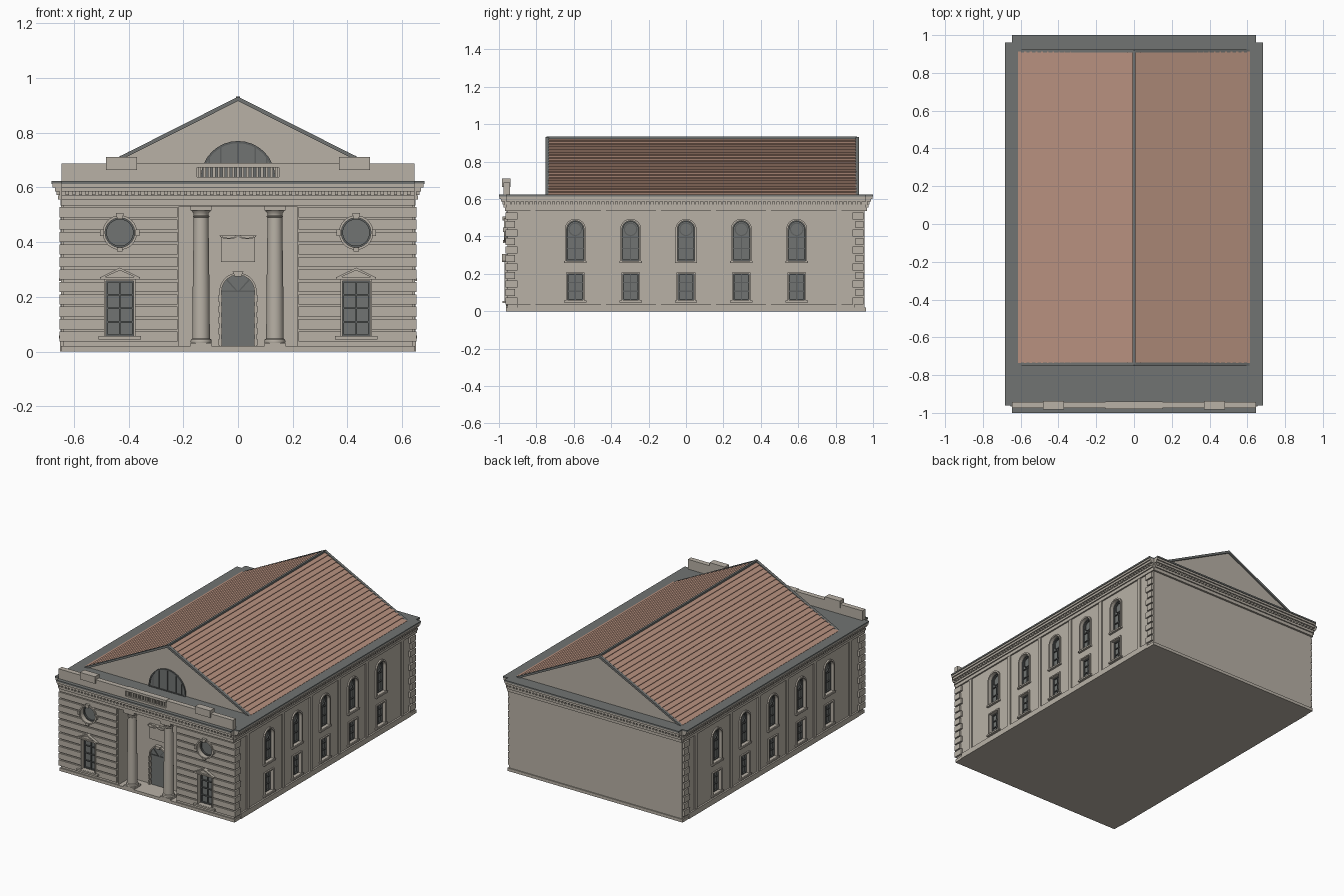
import bpy, bmesh
from math import sin, cos, pi
from mathutils import Matrix, Vector

if "Cube" in bpy.data.objects:
    bpy.data.objects.remove(bpy.data.objects["Cube"])


def material(name, rgb):
    m = bpy.data.materials.new(name)
    m.use_nodes = True
    m.diffuse_color = (*rgb, 1)
    m.node_tree.nodes["Principled BSDF"].inputs["Base Color"].default_value = (*rgb, 1)
    return m


STONE = material("warm stone", (0.48, 0.44, 0.38))
GREY = material("slate grey", (0.165, 0.175, 0.17))
FRAME = material("window frame grey", (0.11, 0.117, 0.115))
TILE = material("terracotta tile", (0.47, 0.28, 0.21))

parts = {}


def part(name, mat):
    return parts.setdefault(name, (bmesh.new(), mat))[0]


def frame(origin, u, v):
    """Matrix whose local axes are u, v and the outward normal."""
    u, v = Vector(u), Vector(v)
    m = Matrix((u, v, u.cross(v))).transposed().to_4x4()
    return Matrix.Translation(origin) @ m


PLAN = Matrix()
FRONT = frame((0, 0, 0), (1, 0, 0), (0, 0, 1))


def prism(name, mat, M, outline, n0, n1):
    bm = part(name, mat)
    a, b = ([bm.verts.new(M @ Vector((u, v, n))) for u, v in outline] for n in (n0, n1))
    bm.faces.new(a[::-1])
    bm.faces.new(b)
    for i in range(len(a)):
        bm.faces.new((a[i - 1], a[i], b[i], b[i - 1]))


def ring(name, mat, M, outer, inner, n0, n1):
    bm = part(name, mat)
    loops = [[bm.verts.new(M @ Vector((u, v, n))) for u, v in o]
             for o, n in ((outer, n0), (outer, n1), (inner, n1), (inner, n0))]
    for k in range(4):
        a, b = loops[k - 1], loops[k]
        for i in range(len(a)):
            bm.faces.new((a[i - 1], a[i], b[i], b[i - 1]))


def rect(u0, u1, v0, v1):
    return [(u0, v0), (u1, v0), (u1, v1), (u0, v1)]


def box(name, mat, x0, x1, y0, y1, z0, z1):
    prism(name, mat, PLAN, rect(x0, x1, y0, y1), z0, z1)


def arc(r, cv, a0, a1, n, cu=0):
    return [(cu + r * cos(a0 + (a1 - a0) * i / n), cv + r * sin(a0 + (a1 - a0) * i / n)) for i in range(n + 1)]


def arch(w, v0, spring):
    return lambda g: [(-w - g, v0 - g), (w + g, v0 - g)] + arc(w + g, spring, 0, pi, 16)


def pane(w, v0, v1):
    return lambda g: rect(-w - g, w + g, v0 - g, v1 + g)


def disc(r, cv):
    return lambda g: arc(r + g, cv, 0, 2 * pi * 31 / 32, 31)


def window(name, M, shape, out, grow=0.01):
    prism("opening_cutter", None, M, shape(0), -0.03, 0.05)
    prism(name + "_glass", GREY, M, shape(0.002), -0.032, -0.024)
    ring(name + "_surround", STONE, M, shape(grow), shape(0), -0.005, out)
    ring(name + "_frame", FRAME, M, shape(0), shape(-0.006), -0.026, -0.014)


def bars(name, M, w, v0, v1, us, vs):
    for u in us:
        prism(name + "_bars", FRAME, M, rect(u - 0.003, u + 0.003, v0, v1), -0.025, -0.016)
    for v in vs:
        prism(name + "_bars", FRAME, M, rect(-w, w, v - 0.003, v + 0.003), -0.025, -0.016)


# Main body, plinth and entrance recess
box("body", STONE, -0.64, 0.64, -0.955, 0.955, 0, 0.6)
box("plinth", STONE, -0.648, 0.648, -0.962, 0.962, 0, 0.02)
box("opening_cutter", None, -0.215, 0.215, -1.05, -0.83, 0.018, 0.53)

# Stepped entablature with notched corners
def notched(o):
    q = [(0.642 + o, 0.962), (0.645, 0.962), (0.645, 0.96 + o)]
    return (q + [(-x, y) for x, y in q[::-1]] + [(-x, -y) for x, y in q]
            + [(x, -y) for x, y in q[::-1]])

for o, z0, z1 in ((0.008, 0.535, 0.556), (0.016, 0.556, 0.57), (0.01, 0.57, 0.588),
                  (0.028, 0.586, 0.6), (0.036, 0.6, 0.614)):
    prism("entablature", STONE, PLAN, notched(o), z0, z1)
prism("flat_roof", GREY, PLAN, notched(0.04), 0.613, 0.623)
for s in (-1, 1):
    for i in range(53):
        x = (i - 26) * 0.024
        box("dentils", STONE, x - 0.006, x + 0.006, s * 0.965, s * 0.982, 0.572, 0.587)
    for i in range(79):
        y = (i - 39) * 0.024
        box("dentils", STONE, s * 0.645, s * 0.664, y - 0.006, y + 0.006, 0.572, 0.587)

# Rusticated front courses that return round the corners, and rear quoins
for i in range(11):
    z = 0.036 + i * 0.0455
    back = -0.9 - 0.015 * (i % 2)
    for s in (-1, 1):
        plan = [(0.222, -0.965), (0.653, -0.965), (0.653, back), (0.63, back), (0.63, -0.945), (0.222, -0.945)]
        prism("front_courses", STONE, PLAN, [(s * x, y) for x, y in plan], z, z + 0.037)
        box("rear_quoins", STONE, s * 0.63, s * 0.653, -back - 0.01, 0.95, z, z + 0.037)

# Side walls: pilaster strips and five bays of paired windows
for s in (-1, 1):
    box("side_plinth", STONE, s * 0.63, s * 0.651, -0.9, 0.9, 0, 0.036)
    for y in (-0.818, -0.442, -0.148, 0.148, 0.442, 0.818):
        box("pilaster_strips", STONE, s * 0.63, s * 0.648, y - 0.013, y + 0.013, 0.03, 0.54)
    for k in range(-2, 3):
        M = frame((s * 0.64, k * 0.296, 0), (0, s, 0), (0, 0, 1))
        window("side_arched_window", M, arch(0.046, 0.27, 0.438), 0.009)
        bars("side_arched_window", M, 0.045, 0.272, 0.4, (0,), (0.335, 0.395))
        ring("side_arched_window_bars", FRAME, M, disc(0.036, 0.438)(0), disc(0.036, 0.438)(-0.006), -0.025, -0.016)
        window("side_lower_window", M, pane(0.042, 0.06, 0.2), 0.009, 0.008)
        bars("side_lower_window", M, 0.041, 0.062, 0.198, (0,), (0.107, 0.153))
        for z in (0.048, 0.258):
            prism("side_sills", STONE, M, rect(-0.06, 0.06, z, z + 0.01), -0.005, 0.015)

# Front wings: pedimented windows and round windows
for s in (-1, 1):
    M = frame((s * 0.432, -0.955, 0), (1, 0, 0), (0, 0, 1))
    window("front_window", M, pane(0.05, 0.057, 0.258), 0.016, 0.008)
    bars("front_window", M, 0.049, 0.06, 0.255, (0,), (0.108, 0.158, 0.208))
    prism("front_sills", STONE, M, rect(-0.078, 0.078, 0.044, 0.056), -0.005, 0.026)
    prism("window_pediments", STONE, M, [(-0.066, 0.268), (0.066, 0.268), (0, 0.3)], -0.005, 0.018)
    prism("window_pediments", STONE, M, rect(-0.073, 0.073, 0.264, 0.272), -0.005, 0.028)
    prism("window_pediments", STONE, M, [(-0.075, 0.27), (-0.06, 0.27), (0, 0.297), (0.06, 0.27),
                                         (0.075, 0.27), (0, 0.307)], -0.005, 0.028)
    window("round_window", M, disc(0.054, 0.435), 0.018, 0.009)
    prism("round_window_keys", STONE, M, [(-0.01, 0.485), (0.01, 0.485), (0.014, 0.506), (-0.014, 0.506)], -0.005, 0.026)
    prism("round_window_keys", STONE, M, rect(-0.01, 0.01, 0.366, 0.38), -0.005, 0.024)
    for t in (-1, 1):
        prism("round_window_keys", STONE, M, rect(t * 0.058, t * 0.072, 0.423, 0.447), -0.005, 0.024)

# Arched door with blocked surround, keystone and plaque with swags
D = frame((0, -0.83, 0), (1, 0, 0), (0, 0, 1))
door = arch(0.06, 0.02, 0.22)
prism("door", GREY, D, door(0), -0.002, 0.004)
ring("door_surround", STONE, D, door(0.008), door(0), -0.002, 0.016)
prism("door_bars", FRAME, D, rect(-0.06, 0.06, 0.217, 0.223), 0, 0.008)
for s in (-1, 1):
    prism("door_bars", FRAME, D, [(0, 0.22), (s * 0.006, 0.22), (s * 0.044, 0.262), (s * 0.04, 0.266)], 0, 0.008)
    for i in range(5):
        z = 0.022 + i * 0.04
        prism("door_blocks", STONE, D, rect(s * 0.058, s * 0.072, z, z + 0.024), -0.002, 0.02)
    swag = arc(0.034, 0.425, pi, 2 * pi, 10, s * 0.034) + arc(0.026, 0.428, 2 * pi, pi, 10, s * 0.034)
    prism("plaque_swags", STONE, D, [(u, 0.425 + (v - 0.425) * 0.4) for u, v in swag], 0, 0.03)
prism("door_keystone", STONE, D, [(-0.012, 0.275), (0.012, 0.275), (0.02, 0.293), (-0.02, 0.293)], -0.002, 0.024)
prism("plaque", STONE, D, rect(-0.062, 0.062, 0.328, 0.425), -0.002, 0.016)

# Entrance columns, turned from a profile
profile = [(0, 0.03), (0.037, 0.03), (0.039, 0.037), (0.037, 0.044), (0.032, 0.048), (0.032, 0.055),
           (0.031, 0.2), (0.027, 0.49), (0.031, 0.494), (0.027, 0.498), (0.028, 0.506), (0.036, 0.516), (0, 0.516)]
for s in (-1, 1):
    bm = part("columns", STONE)
    vs = [bm.verts.new((s * 0.135 + r, -0.925, z)) for r, z in profile]
    es = [bm.edges.new(p) for p in zip(vs, vs[1:])]
    bmesh.ops.spin(bm, geom=vs + es, cent=(s * 0.135, -0.925, 0), axis=(0, 0, 1), angle=2 * pi, steps=28)
    bmesh.ops.remove_doubles(bm, verts=bm.verts, dist=0.0002)
    for z0, z1 in ((0.018, 0.031), (0.515, 0.532)):
        box("column_blocks", STONE, s * 0.135 - 0.038, s * 0.135 + 0.038, -0.963, -0.887, z0, z1)

# Parapet with raised blocks and a central balustrade
for s in (-1, 1):
    box("parapet", STONE, s * 0.15, s * 0.645, -0.975, -0.942, 0.62, 0.688)
    box("parapet_blocks", STONE, s * 0.37, s * 0.482, -0.983, -0.938, 0.664, 0.711)
box("balustrade_rails", STONE, -0.15, 0.15, -0.975, -0.942, 0.62, 0.638)
box("balustrade_rails", STONE, -0.152, 0.152, -0.979, -0.94, 0.674, 0.69)
for i in range(17):
    x = (i - 8) * 0.0175
    box("balusters", STONE, x - 0.005, x + 0.005, -0.966, -0.952, 0.636, 0.676)

# Lapped tile roof, gables, verges and ridge
EAVE, BASE, RISE, ROWS = 0.612, 0.62, 0.303, 20
slope = []
for i in range(ROWS):
    a, b = i / ROWS, (i + 1) / ROWS
    slope += [(EAVE * (1 - a) + 0.002, BASE + RISE * a + 0.005), (EAVE * (1 - b), BASE + RISE * b)]
slope = [(EAVE, BASE)] + slope
prism("tile_roof", TILE, FRONT, slope + [(-x, z) for x, z in slope[-2::-1]], -0.912, 0.737)
for name, n0, n1, v0, v1 in (("front", 0.73, 0.742, 0.732, 0.752), ("rear", -0.915, -0.905, -0.925, -0.907)):
    prism(name + "_gable", STONE, FRONT, [(-0.6, 0.62), (0.6, 0.62), (0, 0.92)], n0, n1)
    prism(name + "_verge", GREY, FRONT, [(-0.618, 0.62), (-0.59, 0.62), (0, 0.916), (0.59, 0.62),
                                         (0.618, 0.62), (0, 0.932)], v0, v1)
box("ridge", GREY, -0.007, 0.007, -0.745, 0.915, 0.918, 0.933)

# Half-round window in the front gable
L = frame((0, -0.742, 0), (1, 0, 0), (0, 0, 1))
lunette = arch(0.132, 0.624, 0.634)
prism("lunette_glass", GREY, L, lunette(0), -0.002, 0.004)
ring("lunette_frame", FRAME, L, lunette(0.004), lunette(-0.004), -0.002, 0.009)
for x, top in ((-0.105, 0.712), (-0.063, 0.749), (0, 0.764), (0.063, 0.749), (0.105, 0.712)):
    prism("lunette_bars", FRAME, L, rect(x - 0.003, x + 0.003, 0.625, top), 0, 0.008)

# Turn the collected parts into objects
objects = {}
for name, (bm, mat) in parts.items():
    bmesh.ops.recalc_face_normals(bm, faces=bm.faces)
    mesh = bpy.data.meshes.new(name)
    bm.to_mesh(mesh)
    bm.free()
    if mat:
        mesh.materials.append(mat)
    objects[name] = bpy.data.objects.new(name, mesh)
    bpy.context.collection.objects.link(objects[name])

# Cut the openings through the walls and front courses
cutter = objects["opening_cutter"]
cutter.hide_render = True
for name in ("body", "front_courses"):
    mod = objects[name].modifiers.new("openings", "BOOLEAN")
    mod.operation, mod.solver, mod.object = "DIFFERENCE", "EXACT", cutter
bpy.context.view_layer.update()
graph = bpy.context.evaluated_depsgraph_get()
for name in ("body", "front_courses"):
    cut = bpy.data.meshes.new_from_object(objects[name].evaluated_get(graph))
    objects[name].modifiers.clear()
    objects[name].data = cut
bpy.data.objects.remove(cutter)

bpy.ops.object.select_all(action="DESELECT")
objects["columns"].select_set(True)
bpy.context.view_layer.objects.active = objects["columns"]
bpy.ops.object.shade_smooth_by_angle(angle=0.6)
